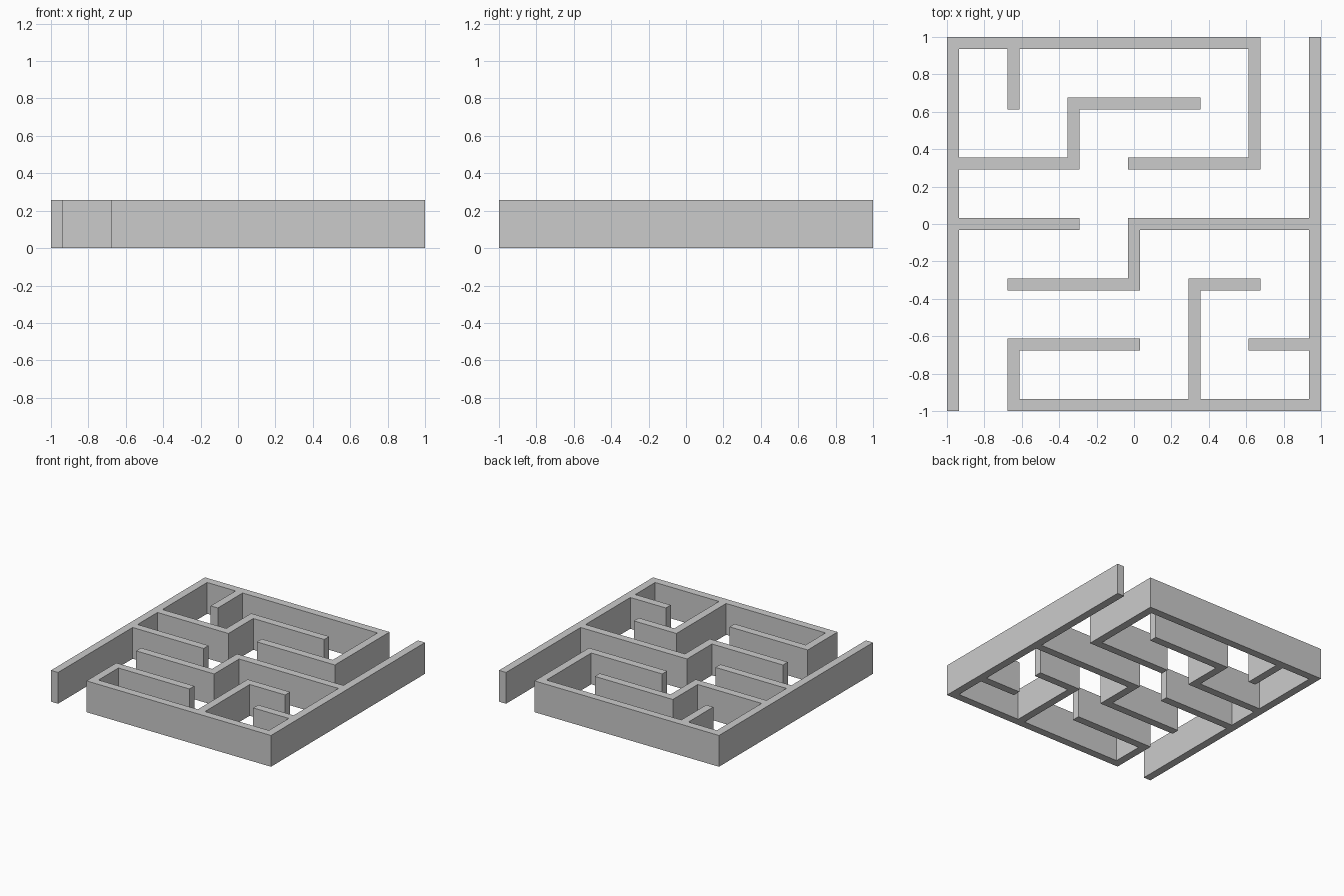
import bpy, bmesh

if "Cube" in bpy.data.objects:
    bpy.data.objects.remove(bpy.data.objects["Cube"])

PITCH = 2 / 6.2          # spacing of the wall centre lines
HALF = PITCH / 10        # half the wall thickness
HEIGHT = 0.257

# Wall centre lines, as corner points on a -3..3 lattice
WEST = [
    [(-3, -3), (-3, 3), (2, 3), (2, 1), (0, 1)],      # outer wall with return
    [(-2, 3), (-2, 2)],                               # short spur
    [(-3, 1), (-1, 1), (-1, 2), (1, 2)],              # stepped wall
    [(-3, 0), (-1, 0)],
]
EAST = [
    [(3, 3), (3, -3), (-2, -3), (-2, -2), (0, -2)],   # outer wall with return
    [(3, 0), (0, 0), (0, -1), (-2, -1)],              # stepped wall
    [(1, -3), (1, -1), (2, -1)],                      # hooked wall
    [(3, -2), (2, -2)],
]


def filled_cells(paths):
    """Even indices are lattice posts, odd ones the spans between them."""
    cells = set()
    for path in paths:
        for (x0, y0), (x1, y1) in zip(path, path[1:]):
            for i in range(2 * min(x0, x1), 2 * max(x0, x1) + 1):
                for j in range(2 * min(y0, y1), 2 * max(y0, y1) + 1):
                    cells.add((i, j))
    return cells


def edge(k):
    """Lower boundary of cell k along one axis."""
    return k / 2 * PITCH - HALF if k % 2 == 0 else (k - 1) / 2 * PITCH + HALF


def build_walls(name, paths):
    bm = bmesh.new()
    verts = {}

    def corner(i, j):
        if (i, j) not in verts:
            verts[i, j] = bm.verts.new((edge(i), edge(j), 0))
        return verts[i, j]

    for i, j in sorted(filled_cells(paths)):
        bm.faces.new([corner(i, j), corner(i + 1, j),
                      corner(i + 1, j + 1), corner(i, j + 1)])
    # merge the footprint into one outline, then raise it
    bmesh.ops.dissolve_limit(bm, angle_limit=0.01, verts=bm.verts[:], edges=bm.edges[:])
    base = bm.faces[:]
    top = bmesh.ops.extrude_face_region(bm, geom=base, use_keep_orig=True)["geom"]
    bmesh.ops.translate(bm, vec=(0, 0, HEIGHT),
                        verts=[g for g in top if isinstance(g, bmesh.types.BMVert)])
    bmesh.ops.recalc_face_normals(bm, faces=bm.faces[:])
    mesh = bpy.data.meshes.new(name)
    bm.to_mesh(mesh)
    bm.free()
    bpy.context.collection.objects.link(bpy.data.objects.new(name, mesh))


build_walls("maze_walls_left", WEST)
build_walls("maze_walls_right", EAST)
